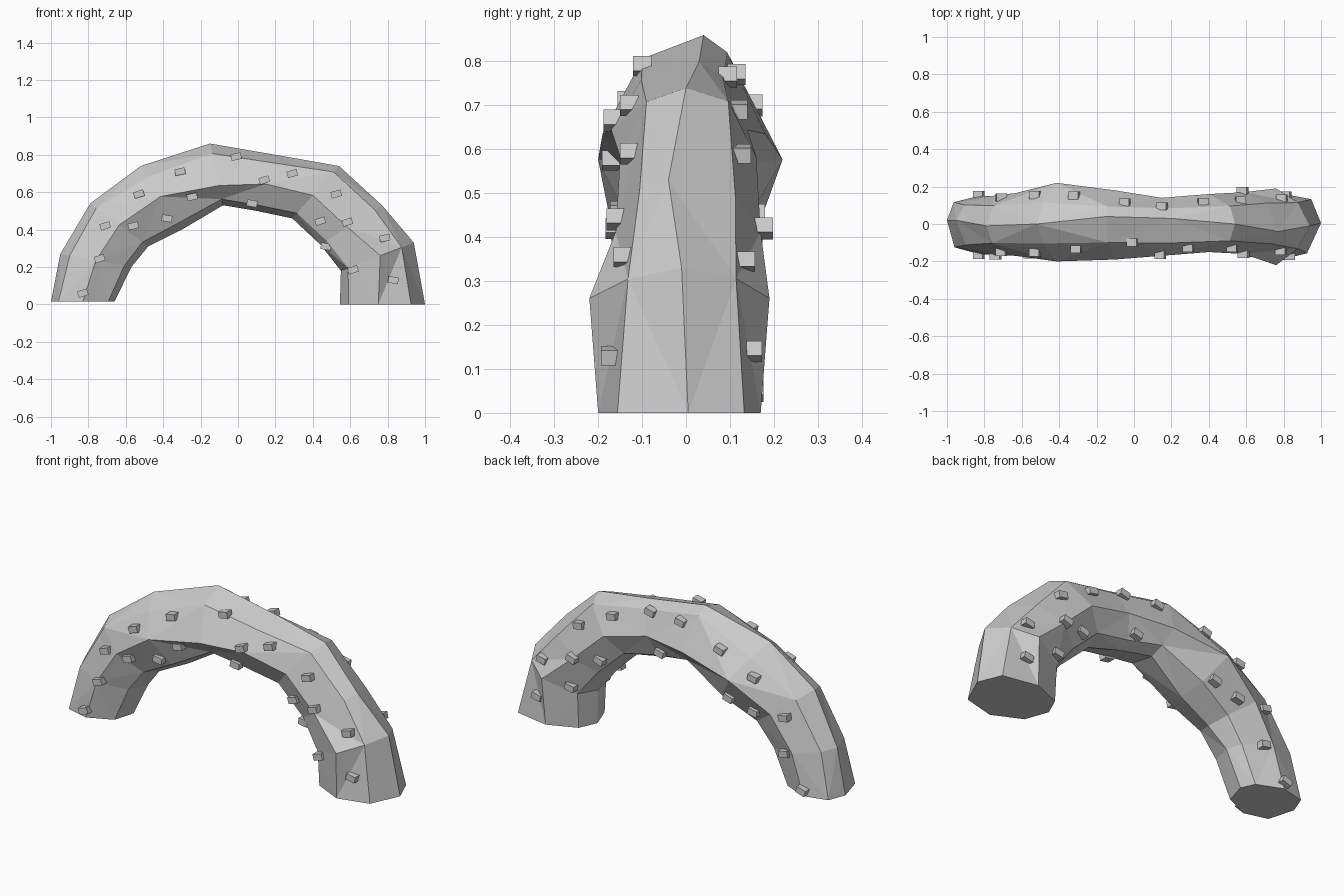
import bpy, bmesh, math, random
from mathutils import Vector, Matrix
from mathutils.bvhtree import BVHTree

if "Cube" in bpy.data.objects:
    bpy.data.objects.remove(bpy.data.objects["Cube"])

random.seed(4)

# Arch rings: outer x, z, inner x, z, front width, back width, ridge y,
# depth of the widest point, shoulder fraction
RINGS = [
    (-1.00, .015, -.66, .015, .16, .15, .02, .5, .78),
    (-.95, .27, -.57, .20, .165, .15, .02, .5, .68),
    (-.79, .54, -.48, .31, .17, .165, -.01, .5, .6),
    (-.52, .74, -.30, .40, .20, .22, 0, .48, .52),
    (-.15, .86, -.08, .53, .19, .18, .04, .68, .52),
    (.20, .80, .10, .50, .17, .14, .03, .52, .6),
    (.54, .74, .29, .46, .15, .16, 0, .56, .6),
    (.77, .53, .44, .32, .16, .17, -.04, .56, .66),
    (.94, .33, .55, .18, .22, .19, -.01, .46, .6),
    (1.00, 0, .545, 0, .20, .17, .005, .55, .78),
]
WIDEST = -1  # marks the widest point, whose depth comes from the ring
# Eight-sided section: depth from outer to inner edge, sideways fraction
SECTION = [(0, 0), (.14, -.5), (WIDEST, -1), (.9, -.62),
           (1, 0), (.9, .62), (WIDEST, 1), (.14, .5)]


def make_object(name, bm):
    mesh = bpy.data.meshes.new(name)
    bm.to_mesh(mesh)
    bm.free()
    obj = bpy.data.objects.new(name, mesh)
    bpy.context.collection.objects.link(obj)
    return obj


# Faceted rock arch
bm = bmesh.new()
loops = []
for r, (ox, oz, ix, iz, wf, wb, ridge, widest, shoulder) in enumerate(RINGS):
    loop = []
    for t, s in SECTION:
        if t == WIDEST:
            t = widest
        elif t == .14:
            s = math.copysign(shoulder, s)
            t = .14 + random.uniform(-.04, .04)
        y = s * (wf if s < 0 else wb) + (ridge if s == 0 else 0)
        loop.append(bm.verts.new((ox + (ix - ox) * t, y, oz + (iz - oz) * t)))
    loops.append(loop)
for r in range(len(loops) - 1):
    a, b = loops[r], loops[r + 1]
    for i in range(8):
        j = (i + 1) % 8
        if (r + i) % 2:
            bm.faces.new((a[i], a[j], b[j]))
            bm.faces.new((a[i], b[j], b[i]))
        else:
            bm.faces.new((a[i], a[j], b[i]))
            bm.faces.new((a[j], b[j], b[i]))
bm.faces.new(loops[0])
bm.faces.new(loops[-1])
bmesh.ops.recalc_face_normals(bm, faces=bm.faces)
bm.normal_update()
tree = BVHTree.FromBMesh(bm)
make_object("rock_arch", bm)

# Climbing holds: x, z on each side
FRONT = [(-.83, .06), (-.74, .245), (-.71, .42), (-.56, .42), (-.53, .59),
         (-.38, .46), (-.31, .71), (-.245, .575), (-.01, .79), (.075, .54),
         (.14, .665), (.29, .70), (.44, .445), (.525, .59), (.585, .44),
         (.615, .185), (.785, .355), (.83, .13), (.47, .31)]
BACK = [(-.83, .05), (-.71, .22), (-.71, .42), (-.53, .41), (-.53, .60),
        (-.38, .45), (-.32, .70), (-.05, .77), (.08, .56), (.15, .765),
        (.37, .69), (.44, .43), (.57, .59), (.58, .42),
        (.61, .24), (.79, .345), (.81, .14)]


def add_holds(name, spots, side):
    bm = bmesh.new()
    for x, z in spots:
        hit = tree.ray_cast(Vector((x, side, z)), Vector((0, -side, 0)))[0]
        if hit is None:
            hit = tree.find_nearest(Vector((x, side * .17, z)))[0]
        tilt = math.radians(random.choice((-15, -12, -18, 10)))
        place = (Matrix.Translation((hit.x, hit.y + side * .008, hit.z))
                 @ Matrix.Rotation(tilt, 4, 'Y')
                 @ Matrix.Diagonal((.055, .042, .035, 1)))
        bmesh.ops.create_cube(bm, size=1, matrix=place)
    return make_object(name, bm)


add_holds("front_holds", FRONT, -1)
add_holds("back_holds", BACK, 1)
